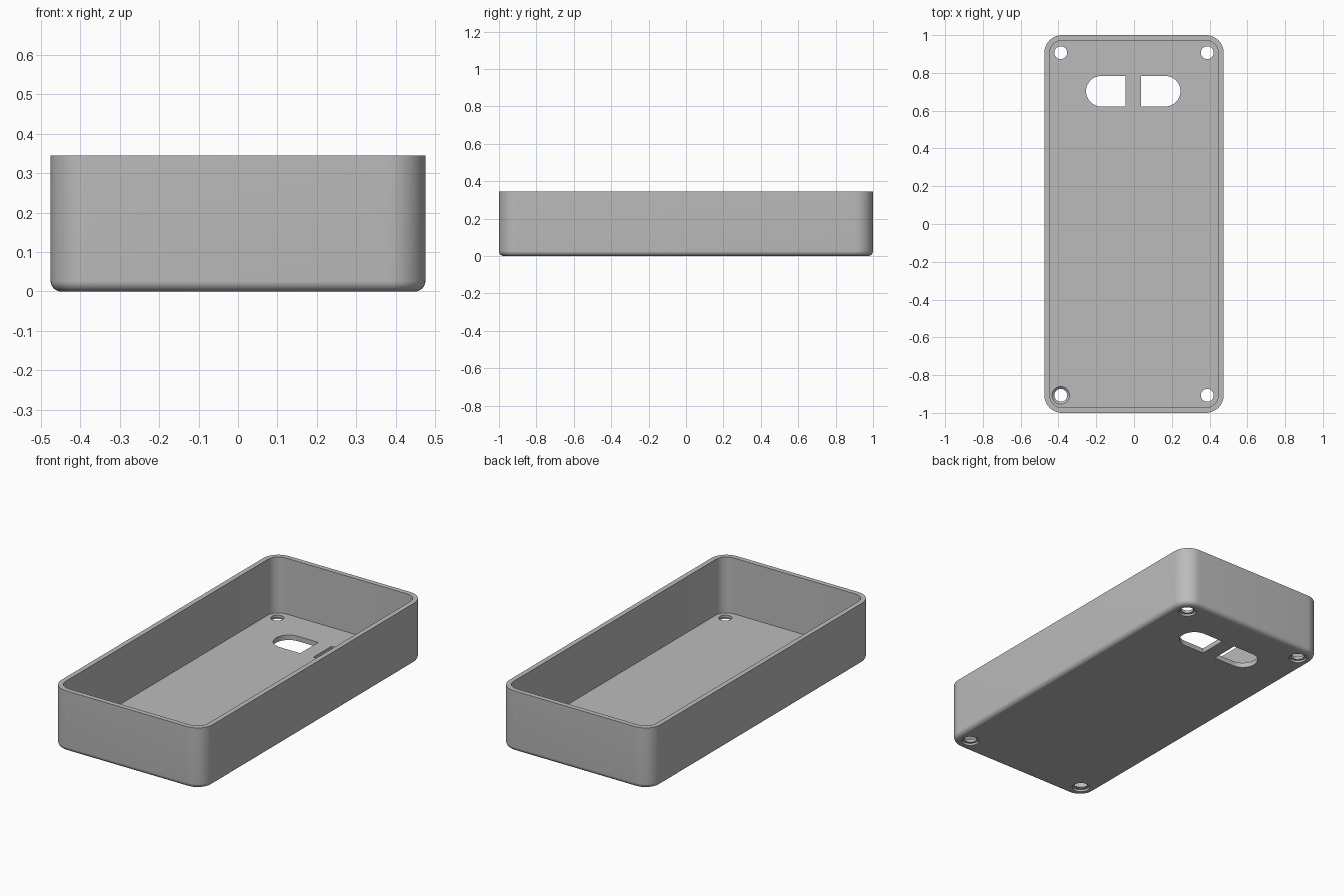
import bpy, bmesh
from math import sin, cos, pi

HALF_X, HALF_Y, HEIGHT = 0.475, 1.0, 0.345
CORNER, WALL, FLOOR, FILLET = 0.095, 0.028, 0.028, 0.027

old = bpy.data.objects.get("Cube")
if old:
    bpy.data.objects.remove(old)

grey = bpy.data.materials.new("plain grey")
grey.use_nodes = True
grey.diffuse_color = (0.5, 0.5, 0.5, 1)
grey.node_tree.nodes["Principled BSDF"].inputs["Base Color"].default_value = grey.diffuse_color


def arc(cx, cy, r, start, end, steps):
    return [(cx + r * cos(start + (end - start) * i / steps),
             cy + r * sin(start + (end - start) * i / steps)) for i in range(steps + 1)]


def rounded_rect(inset):
    r = CORNER - inset
    sx, sy = HALF_X - CORNER, HALF_Y - CORNER
    corners = [(sx, sy), (-sx, sy), (-sx, -sy), (sx, -sy)]
    return [p for k, (x, y) in enumerate(corners)
            for p in arc(x, y, r, k * pi / 2, (k + 1) * pi / 2, 12)]


def loft(name, sections):
    """Closed solid through equal-count outlines, each given with its height."""
    bm = bmesh.new()
    rings = [[bm.verts.new((x, y, z)) for x, y in pts] for pts, z in sections]
    for a, b in zip(rings, rings[1:]):
        for i in range(len(a)):
            j = (i + 1) % len(a)
            bm.faces.new((a[i], a[j], b[j], b[i]))
    bm.faces.new(rings[0][::-1])
    bm.faces.new(rings[-1])
    bmesh.ops.recalc_face_normals(bm, faces=bm.faces)
    mesh = bpy.data.meshes.new(name)
    bm.to_mesh(mesh)
    bm.free()
    mesh.materials.append(grey)
    obj = bpy.data.objects.new(name, mesh)
    bpy.context.collection.objects.link(obj)
    return obj


def circle(x, y, r):
    return arc(x, y, r, 0, 2 * pi, 32)[:-1]


# Open tray: filleted base, outer wall, rim, inner wall, floor
sections = []
for i in range(9):
    a = i / 8 * pi / 2
    sections.append((rounded_rect(FILLET * (1 - sin(a))), FILLET * (1 - cos(a))))
sections += [(rounded_rect(0), HEIGHT), (rounded_rect(WALL), HEIGHT),
             (rounded_rect(WALL), FLOOR)]
tray = loft("tray", sections)

# Screw holes, recessed from below; one is also widened from above
cutters = []
for sx in (-1, 1):
    for sy in (-1, 1):
        x, y = sx * 0.388, sy * 0.907
        wide, narrow = circle(x, y, 0.047), circle(x, y, 0.034)
        profile = [(wide, -0.05), (wide, 0.012), (narrow, 0.012)]
        if sx < 0 and sy < 0:
            profile += [(narrow, 0.016), (wide, FLOOR), (wide, 0.08)]
        else:
            profile += [(narrow, 0.08)]
        cutters.append(loft("screw_hole_cutter", profile))

# Pair of slots, each rounded on its outer end
for side, inner, centre in ((-1, -0.045, -0.173), (1, 0.038, 0.165)):
    r, y = 0.081, 0.703
    pts = arc(centre, y, r, -side * pi / 2, side * pi / 2, 24) if side > 0 else \
        arc(centre, y, r, pi / 2, 3 * pi / 2, 24)
    pts += [(inner, y + side * r), (inner, y - side * r)]
    cutters.append(loft("slot_cutter", [(pts, -0.05), (pts, 0.08)]))

# Cut the openings and remove the cutters
for c in cutters:
    mod = tray.modifiers.new("opening", 'BOOLEAN')
    mod.object, mod.operation, mod.solver = c, 'DIFFERENCE', 'EXACT'
bpy.context.view_layer.objects.active = tray
tray.select_set(True)
for mod in list(tray.modifiers):
    bpy.ops.object.modifier_apply(modifier=mod.name)
for c in cutters:
    bpy.data.objects.remove(c)

# Smooth curved walls, crisp rim and openings
bpy.ops.object.select_all(action='DESELECT')
tray.select_set(True)
bpy.ops.object.shade_smooth_by_angle(angle=pi / 6)
